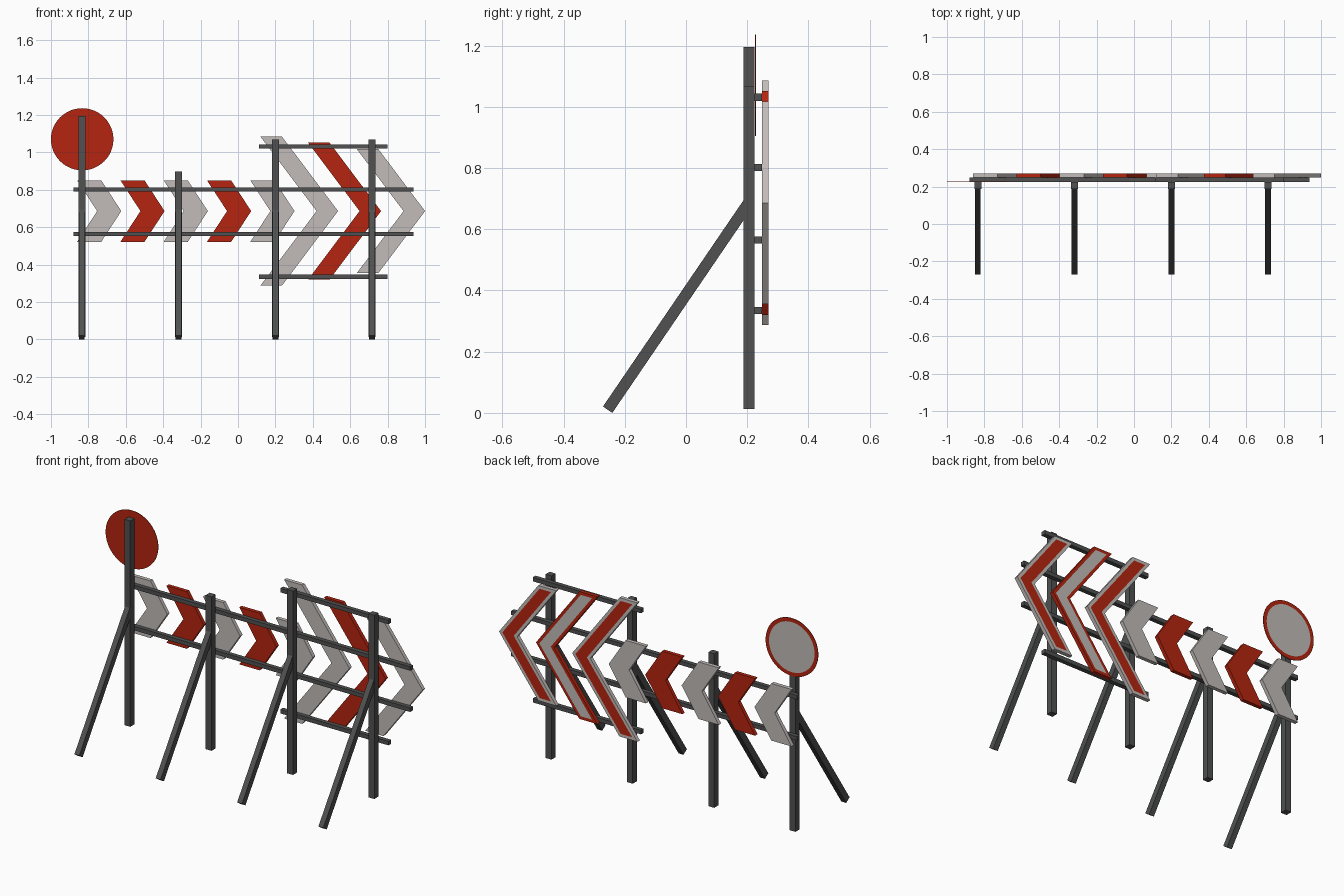
import bpy, bmesh, math
from mathutils import Vector, Matrix

if "Cube" in bpy.data.objects:
    bpy.data.objects.remove(bpy.data.objects["Cube"])


def material(name, rgb):
    m = bpy.data.materials.new(name)
    m.diffuse_color = (*rgb, 1)
    m.use_nodes = True
    m.node_tree.nodes["Principled BSDF"].inputs["Base Color"].default_value = m.diffuse_color
    return m


RED = material("sign red", (0.46, 0.018, 0.005))
WHITE = material("sign white", (0.54, 0.50, 0.485))
METAL = material("dark metal", (0.08, 0.082, 0.081))


def finish(name, bm, mats):
    bmesh.ops.recalc_face_normals(bm, faces=bm.faces[:])
    me = bpy.data.meshes.new(name)
    bm.to_mesh(me)
    bm.free()
    for m in mats:
        me.materials.append(m)
    ob = bpy.data.objects.new(name, me)
    bpy.context.collection.objects.link(ob)
    return ob


def bar(name, center, size, tilt=0.0):
    bm = bmesh.new()
    bmesh.ops.create_cube(bm, size=1)
    mat = (Matrix.Translation(center) @ Matrix.Rotation(tilt, 4, 'X')
           @ Matrix.Diagonal((*size, 1)))
    bmesh.ops.transform(bm, matrix=mat, verts=bm.verts[:])
    return finish(name, bm, [METAL])


def plate(name, outline, y_back, y_front, mats, border=0.0):
    """Extruded x-z outline, optionally with a coloured inset on the back (+y)."""
    bm = bmesh.new()
    face = bm.faces.new([bm.verts.new((x, y_back, z)) for x, z in outline])
    ext = bmesh.ops.extrude_face_region(bm, geom=[face], use_keep_orig=True)
    moved = [v for v in ext["geom"] if isinstance(v, bmesh.types.BMVert)]
    bmesh.ops.translate(bm, verts=moved, vec=(0, y_front - y_back, 0))
    bmesh.ops.recalc_face_normals(bm, faces=bm.faces[:])
    if border:
        back = [f for f in bm.faces if f.normal.y > 0.9]
        bmesh.ops.inset_region(bm, faces=back, thickness=border, use_even_offset=True)
        for f in back:
            f.material_index = 1
    return finish(name, bm, mats)


def chevron(tip, mid, half, run, width):
    """Arrow band pointing to +x."""
    return [(tip, mid), (tip - run, mid + half), (tip - run - width, mid + half),
            (tip - width, mid), (tip - run - width, mid - half), (tip - run, mid - half)]


# Upright posts, each with a sloping brace behind
foot, top = Vector((0, -0.256, 0.0104)), Vector((0, 0.205, 0.687))
run = top - foot
tilt = -math.atan2(run.y, run.z)
for i, (x, height) in enumerate([(-0.835, 1.195), (-0.318, 0.897),
                                 (0.2, 1.068), (0.717, 1.068)]):
    bar(f"post_{i + 1}", (x, 0.206, (height + 0.012) / 2), (0.037, 0.037, height - 0.012))
    bar(f"brace_{i + 1}", (foot + top) / 2 + Vector((x, 0, 0)),
        (0.031, 0.037, run.length), tilt)

# Long and short horizontal rails
for name, x0, x1, z in [("long_rail_upper", -0.88, 0.938, 0.801),
                        ("long_rail_lower", -0.88, 0.938, 0.564),
                        ("short_rail_upper", 0.112, 0.8, 1.031),
                        ("short_rail_lower", 0.112, 0.8, 0.335)]:
    bar(name, ((x0 + x1) / 2, 0.2365, z), (x1 - x0, 0.025, 0.023))

# Five small chevrons in alternating colours
for i in range(5):
    plate(f"small_chevron_{i + 1}",
          chevron(-0.624 + 0.2315 * i, 0.686, 0.164, 0.107, 0.129),
          0.27, 0.248, [RED if i % 2 else WHITE])

# Three large chevrons with a contrasting inset on the back
for i, (tip, half) in enumerate([(0.535, 0.399), (0.765, 0.366), (1.0, 0.331)]):
    mats = [RED, WHITE] if i == 1 else [WHITE, RED]
    plate(f"large_chevron_{i + 1}", chevron(tip, 0.686, half, half * 0.753, 0.115),
          0.27, 0.248, mats, 0.017)

# Round sign, white centre with red rim on the back
N = 48
disc = [(-0.833 + 0.167 * math.cos(2 * math.pi * k / N),
         1.07 + 0.166 * math.sin(2 * math.pi * k / N)) for k in range(N)]
plate("round_sign", disc, 0.2285, 0.2255, [RED, WHITE], 0.022)
